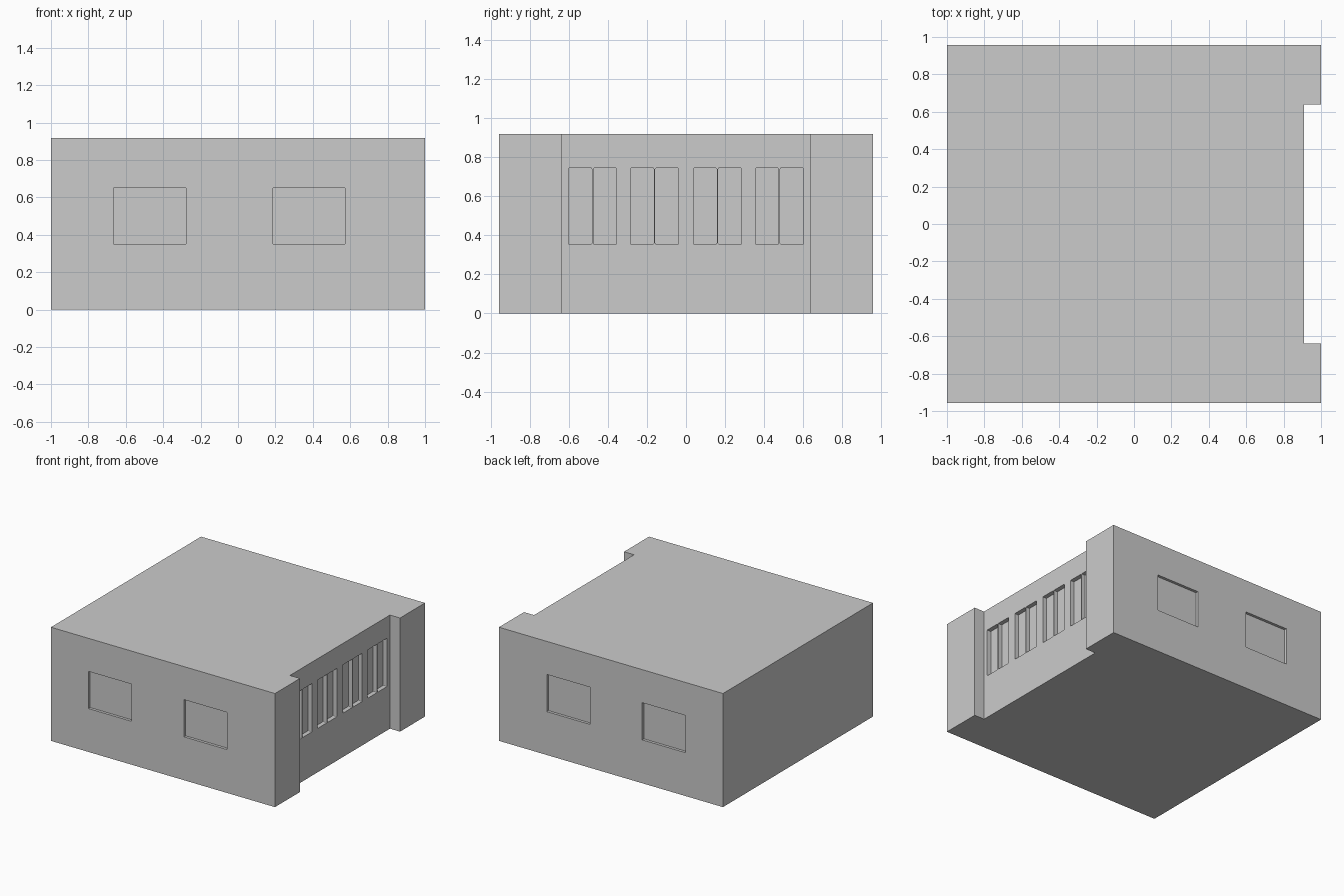
import bpy
import bmesh
from mathutils import Matrix, Vector

if "Cube" in bpy.data.objects:
    bpy.data.objects.remove(bpy.data.objects["Cube"])

HALF_X, HALF_Y, HEIGHT = 1.0, 0.957, 0.917
NOTCH_X, NOTCH_Y = 0.91, 0.638


def make_object(name, bm):
    bmesh.ops.recalc_face_normals(bm, faces=bm.faces)
    mesh = bpy.data.meshes.new(name)
    bm.to_mesh(mesh)
    bm.free()
    obj = bpy.data.objects.new(name, mesh)
    bpy.context.collection.objects.link(obj)
    return obj


def add_box(bm, lo, hi, round_x=0.0):
    lo, hi = Vector(lo), Vector(hi)
    matrix = Matrix.Translation((lo + hi) / 2) @ Matrix.Diagonal((*(hi - lo), 1))
    verts = bmesh.ops.create_cube(bm, size=1, matrix=matrix)["verts"]
    if round_x:
        # Soften the corners running along x
        edges = {e for v in verts for e in v.link_edges
                 if abs(e.verts[0].co.x - e.verts[1].co.x) > 1e-5}
        bmesh.ops.bevel(bm, geom=list(edges), offset=round_x, segments=2,
                        profile=0.5, affect='EDGES')


# Building block: floor plan with a recessed right side, extruded upwards
plan = [(-HALF_X, -HALF_Y), (HALF_X, -HALF_Y), (HALF_X, -NOTCH_Y), (NOTCH_X, -NOTCH_Y),
        (NOTCH_X, NOTCH_Y), (HALF_X, NOTCH_Y), (HALF_X, HALF_Y), (-HALF_X, HALF_Y)]
bm = bmesh.new()
base = bm.faces.new([bm.verts.new((x, y, 0)) for x, y in plan])
top = bmesh.ops.extrude_face_region(bm, geom=[base], use_keep_orig=True)["geom"]
bmesh.ops.translate(bm, vec=(0, 0, HEIGHT),
                    verts=[v for v in top if isinstance(v, bmesh.types.BMVert)])
building = make_object("building", bm)

bm = bmesh.new()
# Two shallow wide windows on both the front and the back wall
for side in (-1, 1):
    y0, y1 = sorted((side * (HALF_Y - 0.022), side * (HALF_Y + 0.05)))
    for x0 in (-0.665, 0.187):
        add_box(bm, (x0, y0, 0.35), (x0 + 0.386, y1, 0.65))

# Four pairs of tall panes in the recessed wall
for centre in (-0.478, -0.161, 0.161, 0.478):
    for side in (-1, 1):
        mid = centre + side * 0.0635
        add_box(bm, (NOTCH_X - 0.035, mid - 0.06, 0.354),
                (NOTCH_X + 0.05, mid + 0.06, 0.744), round_x=0.006)
cutter = make_object("window_cutter", bm)
cutter.hide_render = True

# Cut the recesses, keep the result and discard the cutter
cut = building.modifiers.new("windows", 'BOOLEAN')
cut.operation = 'DIFFERENCE'
cut.solver = 'EXACT'
cut.object = cutter
graph = bpy.context.evaluated_depsgraph_get()
building.data = bpy.data.meshes.new_from_object(building.evaluated_get(graph))
building.modifiers.clear()
bpy.data.objects.remove(cutter)
